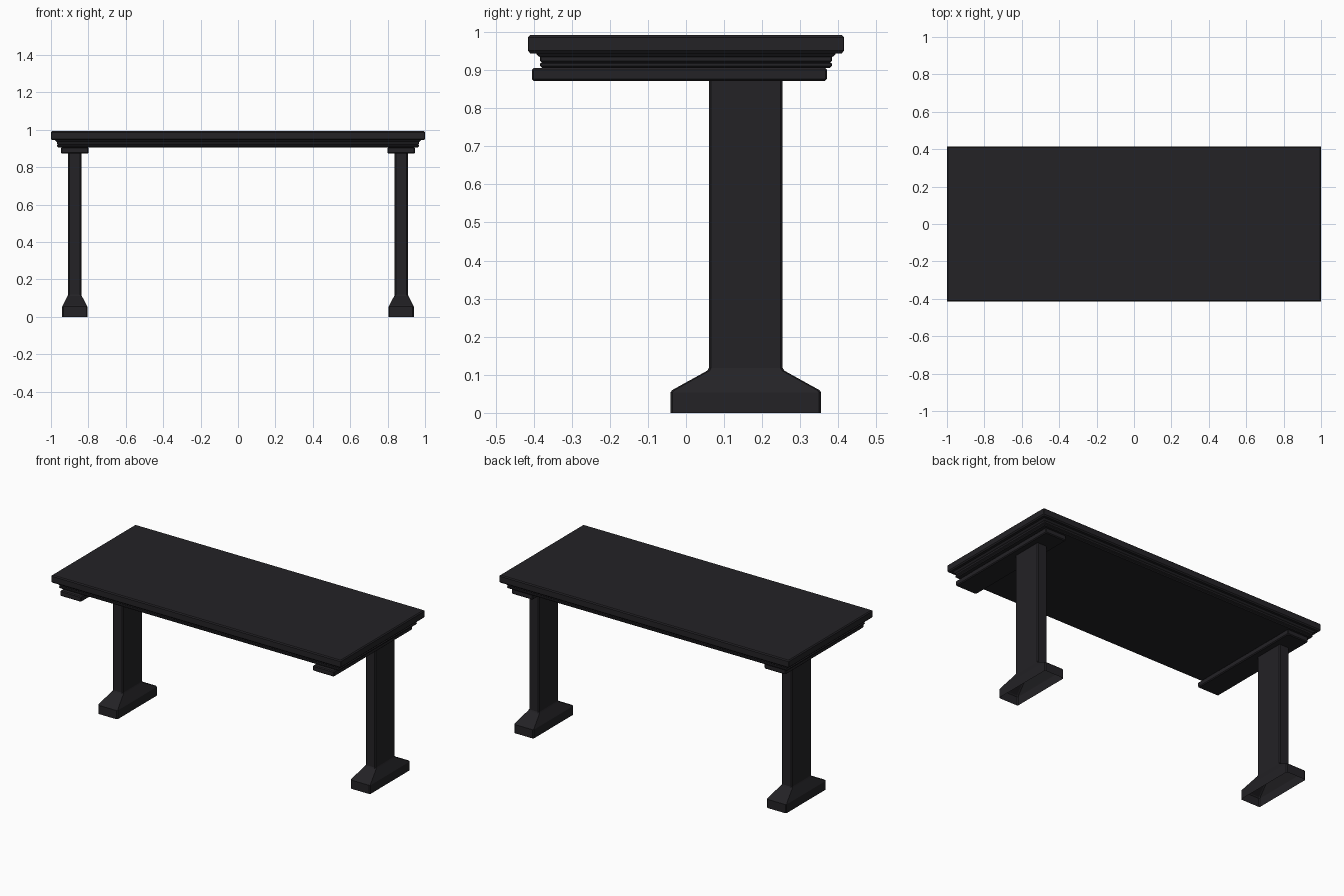
import bpy, bmesh

if "Cube" in bpy.data.objects:
    bpy.data.objects.remove(bpy.data.objects["Cube"])

mat = bpy.data.materials.new("dark_wood")
mat.diffuse_color = (0.017, 0.016, 0.019, 1)
mat.use_nodes = True
mat.node_tree.nodes["Principled BSDF"].inputs["Base Color"].default_value = mat.diffuse_color


def loop_points(x0, x1, y0, y1, c):
    """Rectangle with chamfered corners, counter-clockwise."""
    return [(x0 + c, y0), (x1 - c, y0), (x1, y0 + c), (x1, y1 - c),
            (x1 - c, y1), (x0 + c, y1), (x0, y1 - c), (x0, y0 + c)]


def loft(name, sections, c=0.004, bottom=True, mirror=False):
    """Skin stacked rectangles (x0, x1, y0, y1, z), listed bottom to top."""
    bm = bmesh.new()
    loops = [[bm.verts.new((x, y, z)) for x, y in loop_points(x0, x1, y0, y1, c)]
             for x0, x1, y0, y1, z in sections]
    for a, b in zip(loops, loops[1:]):
        for i in range(8):
            j = (i + 1) % 8
            bm.faces.new((a[i], a[j], b[j], b[i]))
    bm.faces.new(loops[-1])
    if bottom:
        bm.faces.new(loops[0][::-1])
    me = bpy.data.meshes.new(name)
    bm.to_mesh(me)
    bm.free()
    me.materials.append(mat)
    ob = bpy.data.objects.new(name, me)
    bpy.context.collection.objects.link(ob)
    if mirror:
        mod = ob.modifiers.new("mirror", 'MIRROR')
        mod.use_mirror_merge = False
    return ob


def box_sections(box, profile):
    """Inset a rectangle by each (inset, z) of a side profile."""
    x0, x1, y0, y1 = box
    return [(x0 + i, x1 - i, y0 + i, y1 - i, z) for i, z in profile]


# Table top: slab with the stepped moulding beneath it
top_profile = [(0.037, 0.906), (0.032, 0.911), (0.032, 0.917), (0.036, 0.920),
               (0.032, 0.924), (0.032, 0.934), (0.027, 0.937), (0.021, 0.944),
               (0.006, 0.944), (0.0, 0.951), (0.0, 0.986), (0.006, 0.992)]
loft("table_top", box_sections((-1, 1, -0.415, 0.415), top_profile), c=0.002)

# Support bars under each end
bar_profile = [(0.005, 0.872), (0.0, 0.877), (0.0, 0.901), (0.005, 0.906)]
loft("support_bars", box_sections((0.80, 0.946, -0.405, 0.37), bar_profile),
     mirror=True)

# Legs with flared feet, open underneath
loft("legs", [(0.805, 0.94, -0.041, 0.355, 0.0),
              (0.805, 0.94, -0.041, 0.355, 0.054),
              (0.808, 0.937, -0.036, 0.350, 0.060),
              (0.835, 0.911, 0.056, 0.258, 0.111),
              (0.838, 0.908, 0.060, 0.254, 0.118),
              (0.838, 0.908, 0.060, 0.254, 0.873)],
     c=0.006, bottom=False, mirror=True)
